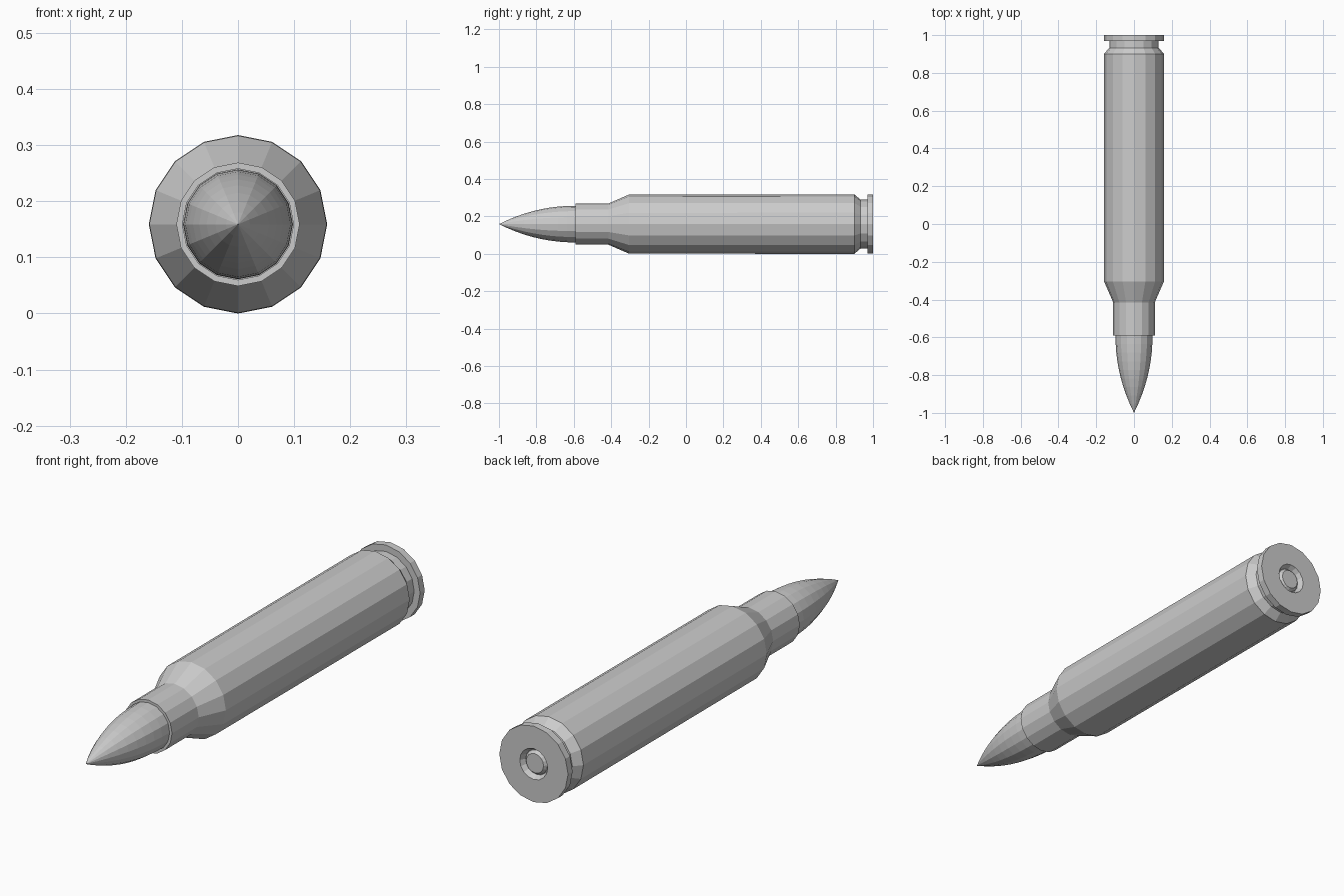
import bpy, bmesh, math

if "Cube" in bpy.data.objects:
    bpy.data.objects.remove(bpy.data.objects["Cube"])

SIDES = 16
AXIS_Z = 0.159


def lathe(name, profile):
    """Spin (y, radius) points around the long axis; radius 0 makes a pole."""
    bm = bmesh.new()
    rings = []
    for y, r in profile:
        n = 1 if r == 0 else SIDES
        rings.append([bm.verts.new((r * math.sin(2 * math.pi * i / SIDES), y,
                                    AXIS_Z + r * math.cos(2 * math.pi * i / SIDES)))
                      for i in range(n)])
    for a, b in zip(rings, rings[1:]):
        for i in range(SIDES):
            j = (i + 1) % SIDES
            quad = [a[i % len(a)], a[j % len(a)], b[j % len(b)], b[i % len(b)]]
            bm.faces.new(list(dict.fromkeys(quad)))
    bmesh.ops.recalc_face_normals(bm, faces=bm.faces)
    mesh = bpy.data.meshes.new(name)
    bm.to_mesh(mesh)
    bm.free()
    obj = bpy.data.objects.new(name, mesh)
    bpy.context.collection.objects.link(obj)
    return obj


# Pointed bullet with a curved nose, closed at its seat in the neck
STEPS = 9
nose = [(-1 + 0.41 * t, 0.098 * (1 - (1 - t) ** 2.1))
        for t in (i / STEPS for i in range(STEPS + 1))]
lathe("bullet", nose + [(-0.57, 0.098), (-0.57, 0)])

# Case: mouth, neck, shoulder, body, extraction groove, rim, primer recess
lathe("case", [(-0.57, 0), (-0.57, 0.099), (-0.59, 0.099), (-0.59, 0.11),
               (-0.415, 0.11), (-0.305, 0.158), (0.9, 0.159), (0.933, 0.131),
               (0.97, 0.131), (0.97, 0.158), (1.0, 0.158), (1.0, 0.064),
               (0.978, 0.052), (0.978, 0)])

# Primer cap with a chamfered edge
lathe("primer", [(0.97, 0), (0.97, 0.05), (0.98, 0.05), (0.992, 0.04), (0.992, 0)])
